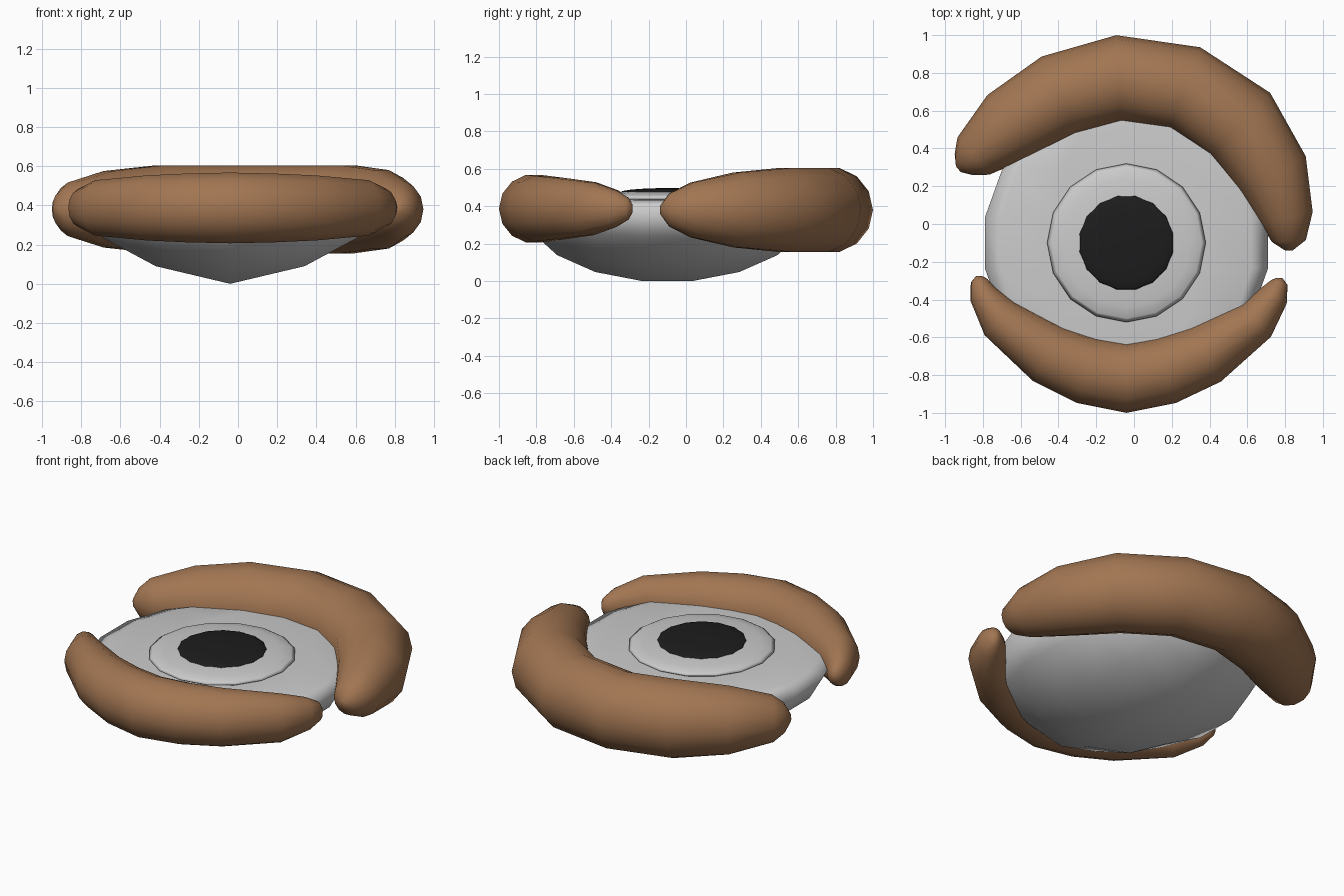
import bpy, bmesh, math
from mathutils import Vector

if "Cube" in bpy.data.objects:
    bpy.data.objects.remove(bpy.data.objects["Cube"])


def make_object(name, bm, color=None):
    bmesh.ops.recalc_face_normals(bm, faces=bm.faces)
    for f in bm.faces:
        f.smooth = True
    me = bpy.data.meshes.new(name)
    bm.to_mesh(me)
    bm.free()
    ob = bpy.data.objects.new(name, me)
    bpy.context.collection.objects.link(ob)
    if color:
        mat = bpy.data.materials.new(name + "_color")
        mat.diffuse_color = (*color, 1)
        mat.use_nodes = True
        mat.node_tree.nodes["Principled BSDF"].inputs["Base Color"].default_value = mat.diffuse_color
        me.materials.append(mat)
    return ob


def loft(bm, rings):
    """Skin a list of closed rings and cap both ends."""
    rows = [[bm.verts.new(p) for p in r] for r in rings]
    n = len(rows[0])
    for a, b in zip(rows, rows[1:]):
        for i in range(n):
            j = (i + 1) % n
            bm.faces.new((a[i], a[j], b[j], b[i]))
    bm.faces.new(rows[0])
    bm.faces.new(rows[-1])


def eyelid(name, path, z, sides=14):
    """Tapered tube; path rows are x, y, half width, half height."""
    pts = [Vector((p[0], p[1], z)) for p in path]
    rings = []
    for i, (x, y, w, h) in enumerate(path):
        t = (pts[min(i + 1, len(pts) - 1)] - pts[max(i - 1, 0)]).normalized()
        side = Vector((-t.y, t.x, 0))
        rings.append([pts[i] + side * w * math.cos(a) + Vector((0, 0, h * math.sin(a)))
                      for a in (2 * math.pi * k / sides for k in range(sides))])
    bm = bmesh.new()
    loft(bm, rings)
    return make_object(name, bm, (0.36, 0.18, 0.085))


def squashed_ball(name, radius, half_h, z, color=None, turn=0.0):
    bm = bmesh.new()
    bmesh.ops.create_uvsphere(bm, u_segments=16, v_segments=10, radius=1)
    for v in bm.verts:
        c, s = math.cos(turn), math.sin(turn)
        x, y = v.co.x, v.co.y
        v.co = (CX + radius * (x * c - y * s), CY + radius * (x * s + y * c),
                z + half_h * v.co.z)
    return make_object(name, bm, color)


CX, CY = -0.04, -0.10

# eyeball: deep bowl below, almost flat on top, rings stacked along y
half = [(0, -0.40), (0.38, -0.31), (0.65, -0.165), (0.75, 0), (0.66, 0.03), (0.38, 0.035), (0, 0.035)]
section = half + [(-x, z) for x, z in half[-2:0:-1]]
rings = []
for lat in (-88, -70, -50, -30, -10, 10, 30, 50, 70, 88):
    s = math.cos(math.radians(lat)) / math.cos(math.radians(10))
    y = CY + 0.77 * math.sin(math.radians(lat))
    rings.append([(CX + x * s, y, 0.40 + z * s) for x, z in section])
bm = bmesh.new()
loft(bm, rings)
make_object("eyeball", bm)

# iris and pupil
squashed_ball("iris", 0.42, 0.04, 0.445)
squashed_ball("pupil", 0.255, 0.022, 0.475, (0.012, 0.012, 0.012), math.pi / 16)

# eyelids
eyelid("upper_eyelid", [
    (-0.93, 0.29, 0.02, 0.02), (-0.90, 0.315, 0.075, 0.09), (-0.85, 0.36, 0.13, 0.14),
    (-0.66, 0.52, 0.20, 0.20), (-0.40, 0.68, 0.225, 0.23), (-0.08, 0.77, 0.23, 0.23),
    (0.27, 0.72, 0.23, 0.23), (0.56, 0.53, 0.23, 0.23), (0.73, 0.27, 0.20, 0.205),
    (0.81, 0.03, 0.14, 0.15), (0.82, -0.09, 0.09, 0.09), (0.82, -0.14, 0.02, 0.02)], 0.38)
eyelid("lower_eyelid", [
    (-0.82, -0.275, 0.015, 0.02), (-0.82, -0.30, 0.045, 0.06), (-0.80, -0.37, 0.075, 0.10),
    (-0.71, -0.50, 0.12, 0.145), (-0.45, -0.69, 0.165, 0.17), (-0.25, -0.775, 0.18, 0.18),
    (-0.04, -0.815, 0.185, 0.185), (0.17, -0.775, 0.18, 0.18), (0.38, -0.69, 0.165, 0.17),
    (0.65, -0.51, 0.115, 0.145), (0.74, -0.38, 0.08, 0.10), (0.77, -0.31, 0.045, 0.06),
    (0.77, -0.285, 0.015, 0.02)], 0.387)
